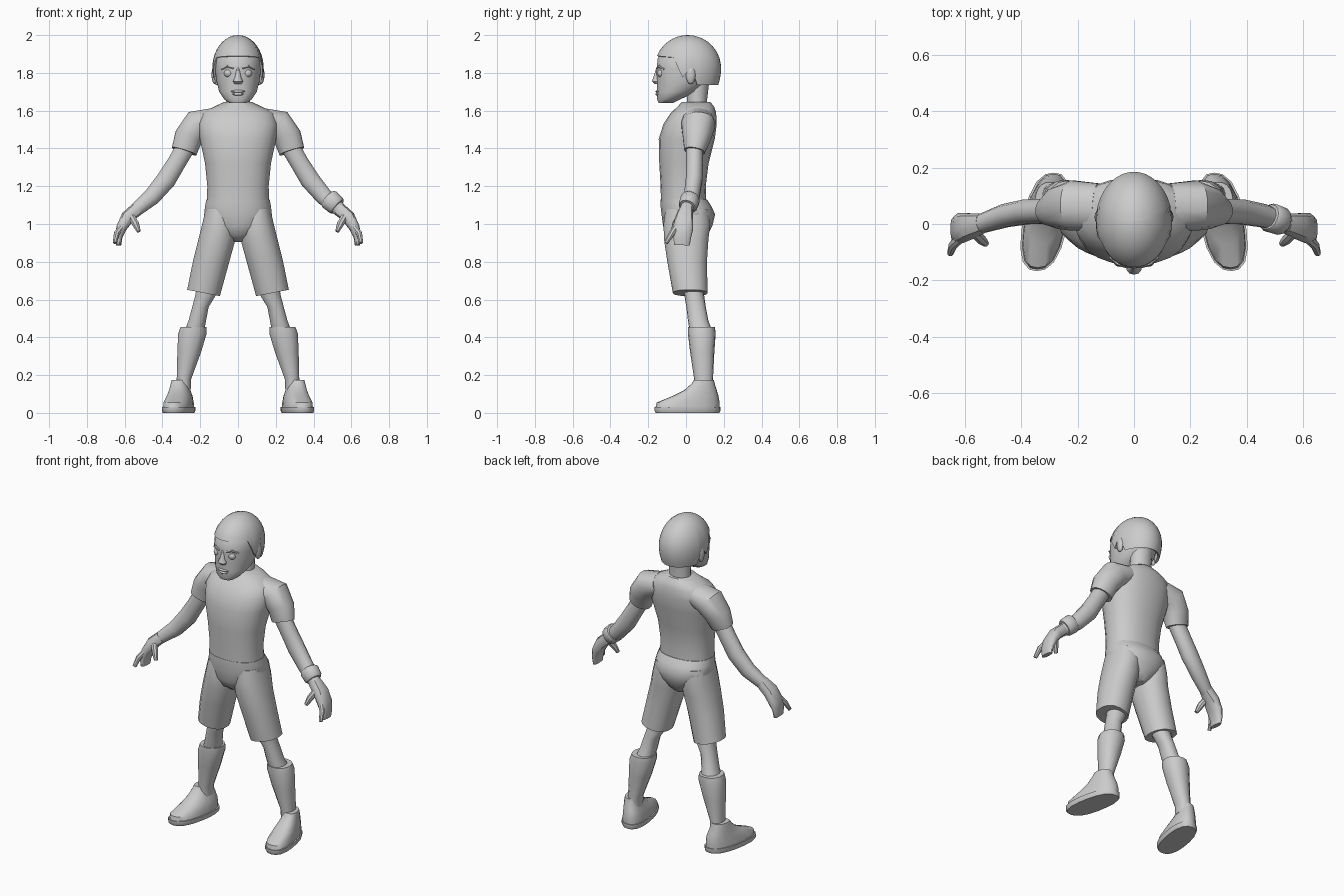
import bpy, bmesh
from math import sin, cos, pi, sqrt, acos, radians
from mathutils import Vector

if "Cube" in bpy.data.objects:
    bpy.data.objects.remove(bpy.data.objects["Cube"])

grey = bpy.data.materials.new("plain_grey")
grey.use_nodes = True
grey.diffuse_color = (0.6, 0.6, 0.6, 1)
grey.node_tree.nodes["Principled BSDF"].inputs["Base Color"].default_value = (0.6, 0.6, 0.6, 1)


def finish(name, bm, angle=42):
    bmesh.ops.recalc_face_normals(bm, faces=bm.faces)
    mesh = bpy.data.meshes.new(name)
    bm.to_mesh(mesh)
    bm.free()
    mesh.materials.append(grey)
    ob = bpy.data.objects.new(name, mesh)
    bpy.context.collection.objects.link(ob)
    bpy.ops.object.select_all(action='DESELECT')
    ob.select_set(True)
    bpy.context.view_layer.objects.active = ob
    bpy.ops.object.shade_smooth_by_angle(angle=radians(angle))
    return ob


def skin(rings, caps=True):
    """Bridge a list of point rings into one closed surface."""
    bm = bmesh.new()
    loops = [[bm.verts.new(p) for p in ring] for ring in rings]
    n = len(loops[0])
    for a, b in zip(loops, loops[1:]):
        for i in range(n):
            j = (i + 1) % n
            bm.faces.new((a[i], a[j], b[j], b[i]))
    if caps:
        bm.faces.new(loops[0])
        bm.faces.new(loops[-1])
    return bm


def unit_ring(n, p):
    for i in range(n):
        a = 2 * pi * (i + 0.5) / n
        c, s = cos(a), sin(a)
        k = (abs(c) ** p + abs(s) ** p) ** (-1 / p)
        yield c * k, s * k


def stack(name, levels, n=16, p=2.3, side=1, shear=0.0, slope=0.0):
    """Level rings, each (z, x0, x1, y0, y1); slope tilts the first ring."""
    rings = []
    for k, (z, x0, x1, y0, y1) in enumerate(levels):
        ring = []
        for u, v in unit_ring(n, p):
            x = (x0 + x1) / 2 + u * (x1 - x0) / 2
            y = (y0 + y1) / 2 + v * (y1 - y0) / 2
            tilt = slope * u if k == 0 else 0
            ring.append((side * (x + shear * y), y, z + tilt))
        rings.append(ring)
    return finish(name, skin(rings))


def limb(name, path, n=12, side=1, p=2.2):
    """Rings square to a path of (x, y, z, radius in xz, radius in y)."""
    pts = [Vector(q[:3]) for q in path]
    rings = []
    for i, q in enumerate(path):
        t = (pts[min(i + 1, len(pts) - 1)] - pts[max(i - 1, 0)]).normalized()
        v = Vector((0, 1, 0))
        v = (v - t * v.dot(t)).normalized()
        u = v.cross(t)
        ring = [pts[i] + u * (a * q[3]) + v * (b * q[4]) for a, b in unit_ring(n, p)]
        rings.append([(side * w.x, w.y, w.z) for w in ring])
    return finish(name, skin(rings))


def blob(name, centre, size, seg=12):
    bm = bmesh.new()
    bmesh.ops.create_uvsphere(bm, u_segments=seg, v_segments=seg // 2 + 2, radius=1)
    for v in bm.verts:
        v.co = Vector([c + s * k for c, s, k in zip(centre, size, v.co)])
    return finish(name, bm)


# Shirt body, neck and pelvis of the shorts
def centred(rows):
    return [(z, -w, w, a, b) for z, w, a, b in rows]


stack("shirt_body", centred([
    (1.115, .166, -.133, .108), (1.2, .163, -.135, .105), (1.32, .175, -.142, .12),
    (1.45, .203, -.145, .153), (1.53, .213, -.12, .163), (1.59, .19, -.08, .16),
    (1.62, .13, -.045, .15), (1.645, .075, -.025, .13)]), n=24)
stack("neck", centred([(1.58, .072, .0, .12), (1.65, .065, .005, .112),
                       (1.76, .07, .0, .125)]), n=16, p=2)
stack("shorts_seat", centred([
    (.905, .03, -.05, .08), (.94, .09, -.1, .115), (.99, .15, -.122, .14),
    (1.05, .18, -.13, .155), (1.095, .175, -.135, .135), (1.13, .168, -.135, .111)]), n=24)

# Head and face
stack("head", centred([
    (1.64, .045, -.145, -.07), (1.66, .073, -.153, -.03), (1.7, .1, -.153, .06),
    (1.76, .115, -.155, .13), (1.82, .122, -.157, .15), (1.88, .12, -.15, .15),
    (1.94, .085, -.1, .11)]), n=24, p=2.1)
stack("nose", centred([(1.742, .02, -.165, -.13), (1.755, .028, -.18, -.13),
                       (1.78, .016, -.172, -.13), (1.83, .01, -.156, -.13)]), n=10, p=2)
blob("upper_lip", (0, -.147, 1.702), (.038, .014, .008))
blob("lower_lip", (0, -.147, 1.688), (.03, .015, .009))
for side, tag in ((1, "left"), (-1, "right")):
    blob(tag + "_eye", (side * .05, -.132, 1.798), (.024, .02, .022))
    limb(tag + "_eyebrow", [(.022, -.15, 1.825, .006, .008), (.055, -.141, 1.835, .007, .008),
                            (.085, -.115, 1.82, .004, .008)], n=6, side=side)
    blob(tag + "_ear", (side * .124, .025, 1.79), (.016, .026, .05))


# Hair cap: a dome whose lower edge follows the hairline
def hairline(front):
    """Edge height for front = 1 at the brow down to -1 at the nape."""
    if front > .45:
        return 1.875 + .015 * front
    if front > .1:
        return 1.755 + (front - .1) * .36
    if front > -.2:
        return 1.81
    return 1.735


def dome(scale, n=40, steps=10):
    rings = []
    for k in range(steps + 1):
        t = max(k, .05) / steps
        ring = []
        for i in range(n):
            a = 2 * pi * i / n
            h = (hairline(cos(a)) - 1.825) / .175
            th = t * acos(max(-.95, min(.95, h)))
            r = sin(th) if th < pi / 2 else sqrt(max(0, 1 - (cos(th) * .8) ** 2))
            ring.append((.136 * scale * r * sin(a), .01 - .176 * scale * r * cos(a),
                         1.825 + .175 * scale * cos(th)))
        rings.append(ring)
    return rings


finish("hair", skin(dome(1.0) + dome(.91)[::-1]))

# Limbs, built once per side
for side, tag in ((1, "left"), (-1, "right")):
    limb(tag + "_sleeve", [
        (.13, .06, 1.55, .065, .085), (.215, .065, 1.525, .083, .09),
        (.262, .057, 1.46, .076, .076), (.285, .045, 1.385, .069, .055)], n=16, side=side)
    limb(tag + "_arm", [
        (.27, .045, 1.42, .052, .045), (.325, .045, 1.325, .05, .045),
        (.38, .043, 1.235, .053, .045), (.455, .03, 1.145, .047, .042),
        (.545, .0, 1.07, .036, .034)], side=side)
    limb(tag + "_hand", [
        (.535, .003, 1.08, .036, .034), (.585, -.008, 1.035, .036, .047),
        (.617, -.015, .98, .028, .054), (.632, -.02, .93, .02, .047),
        (.632, -.022, .888, .014, .042)], side=side, p=2.8)
    limb(tag + "_finger", [
        (.605, -.04, 1.0, .018, .018), (.642, -.075, .95, .016, .016),
        (.652, -.105, .9, .011, .011)], n=8, side=side)
    limb(tag + "_thumb", [
        (.57, -.025, 1.05, .02, .02), (.542, -.055, 1.0, .019, .018),
        (.525, -.07, .96, .011, .012)], n=8, side=side)
    stack(tag + "_shorts_leg", [
        (.635, .095, .27, -.07, .115), (.8, .045, .24, -.1, .112),
        (.92, .012, .21, -.118, .12), (1.0, .01, .19, -.12, .13),
        (1.08, .02, .172, -.11, .12)], side=side, slope=.017)
    stack(tag + "_knee", [
        (.43, .18, .285, .02, .14), (.49, .168, .262, .01, .118), (.56, .155, .243, .002, .105),
        (.63, .112, .225, -.01, .095), (.7, .1, .22, -.02, .09)], side=side, n=14)
    stack(tag + "_sock", [
        (.12, .25, .328, .045, .145), (.18, .247, .325, .043, .143), (.32, .195, .322, .022, .15),
        (.42, .165, .318, .01, .157), (.455, .167, .305, .01, .153)], side=side, n=14)
    stack(tag + "_shoe", [
        (.025, .243, .389, -.162, .177), (.055, .245, .387, -.155, .178),
        (.09, .255, .38, -.07, .172), (.12, .268, .375, -.01, .163),
        (.155, .28, .37, .03, .152), (.175, .283, .366, .042, .148)],
        side=side, shear=-.17, n=18, p=2.5)
    stack(tag + "_sole", [
        (.0, .241, .391, -.16, .177), (.012, .236, .396, -.167, .182),
        (.03, .236, .396, -.167, .182)], side=side, shear=-.17, n=18, p=2.5)

# Single wristband on the left arm
limb("left_wristband", [
    (.478, .025, 1.135, .05, .046), (.485, .022, 1.129, .056, .052),
    (.52, .01, 1.098, .053, .05), (.528, .007, 1.091, .045, .043)], n=14)
